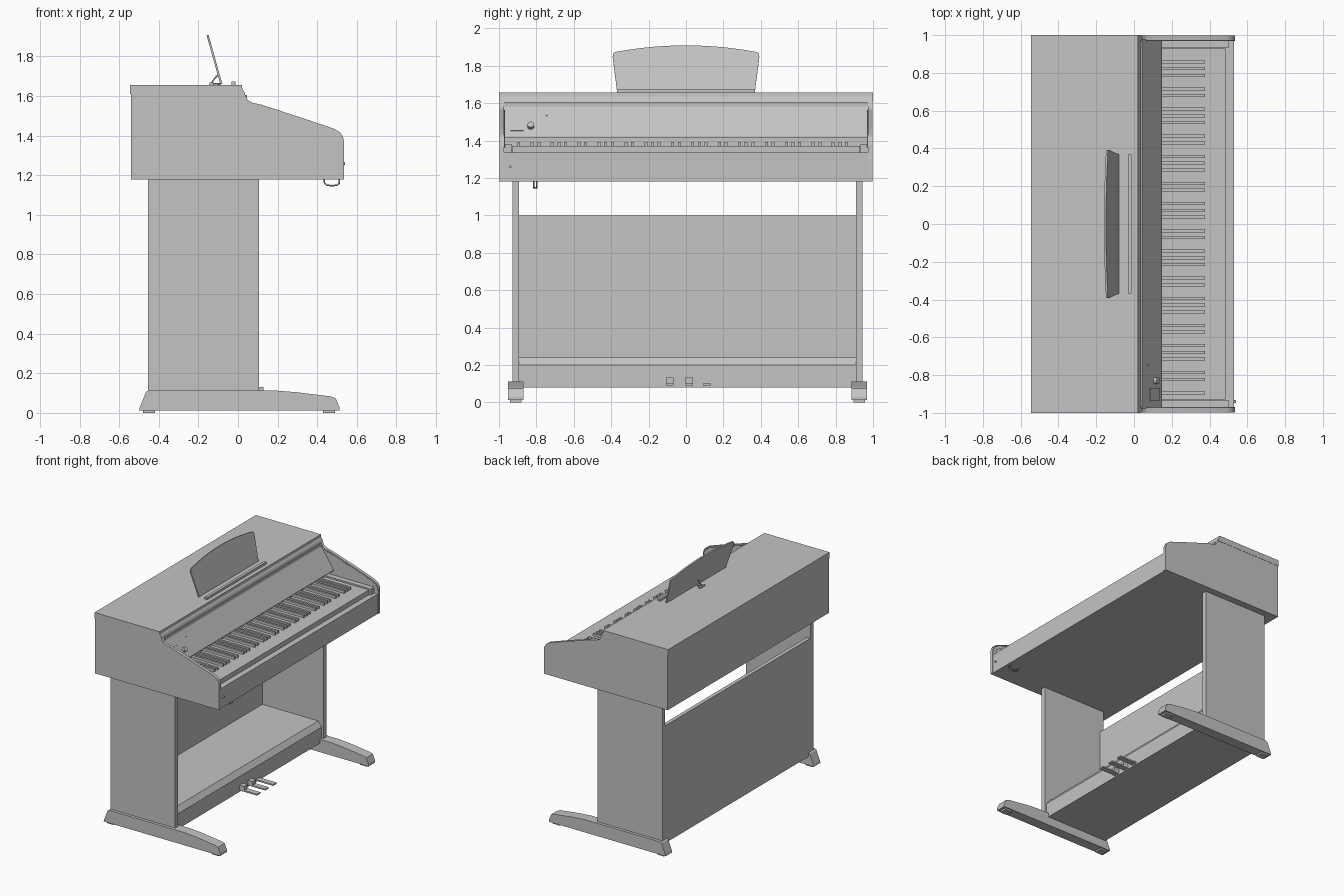
import bpy, bmesh, math
from mathutils import Matrix, Vector

if "Cube" in bpy.data.objects:
    bpy.data.objects.remove(bpy.data.objects["Cube"])

grey = bpy.data.materials.new("light grey")
grey.diffuse_color = (0.55, 0.55, 0.55, 1)
grey.use_nodes = True
grey.node_tree.nodes["Principled BSDF"].inputs["Base Color"].default_value = grey.diffuse_color


def finish(name, bm):
    bmesh.ops.recalc_face_normals(bm, faces=bm.faces)
    me = bpy.data.meshes.new(name)
    bm.to_mesh(me)
    bm.free()
    me.materials.append(grey)
    ob = bpy.data.objects.new(name, me)
    bpy.context.collection.objects.link(ob)
    return ob


def smooth(ob):
    bpy.ops.object.select_all(action='DESELECT')
    ob.select_set(True)
    bpy.context.view_layer.objects.active = ob
    bpy.ops.object.shade_smooth_by_angle(angle=math.radians(35))


def box_into(bm, x0, x1, y0, y1, z0, z1):
    m = Matrix.Translation(((x0 + x1) / 2, (y0 + y1) / 2, (z0 + z1) / 2)) \
        @ Matrix.Diagonal((x1 - x0, y1 - y0, z1 - z0, 1))
    bmesh.ops.create_cube(bm, size=1, matrix=m)


def box(name, *dims):
    bm = bmesh.new()
    box_into(bm, *dims)
    return finish(name, bm)


def extrude(name, points, depth):
    """Solid made by sweeping a closed outline along a vector."""
    bm = bmesh.new()
    f = bm.faces.new([bm.verts.new(p) for p in points])
    r = bmesh.ops.extrude_face_region(bm, geom=[f], use_keep_orig=True)
    vs = [v for v in r["geom"] if isinstance(v, bmesh.types.BMVert)]
    bmesh.ops.translate(bm, verts=vs, vec=depth)
    return finish(name, bm)


def profile(name, xz, y0, y1):
    return extrude(name, [(x, y0, z) for x, z in xz], (0, y1 - y0, 0))


def tube(name, pts, r):
    cu = bpy.data.curves.new(name, 'CURVE')
    cu.dimensions = '3D'
    cu.bevel_depth = r
    cu.bevel_resolution = 2
    cu.use_fill_caps = True
    sp = cu.splines.new('POLY')
    sp.points.add(len(pts) - 1)
    for p, q in zip(sp.points, pts):
        p.co = (*q, 1)
    cu.materials.append(grey)
    bpy.context.collection.objects.link(bpy.data.objects.new(name, cu))


# Case: inner body with key bed and sloped control panel
profile("case_body", [(-0.54, 1.18), (0.53, 1.18), (0.53, 1.335), (0.10, 1.335),
                      (0.10, 1.415), (0.147, 1.415), (0.147, 1.425), (0.04, 1.58),
                      (0.035, 1.61), (-0.54, 1.61)], -0.974, 0.974)

# Side cheeks with rounded front
cheek = [(-0.54, 1.18), (0.535, 1.18), (0.535, 1.37), (0.53, 1.395), (0.517, 1.415),
         (0.49, 1.433), (0.36, 1.478), (0.12, 1.556), (0.07, 1.567), (0.05, 1.58),
         (0.04, 1.60), (0.035, 1.61), (-0.54, 1.61)]
for side, a, b in (("left", -0.998, -0.974), ("right", 0.974, 0.998)):
    smooth(profile(side + "_cheek", cheek, a, b))
    # Narrow lip running along the inside of each cheek
    s = 1 if a > 0 else -1
    tube(side + "_cheek_lip", [(x - 0.004, s * 0.973, z - 0.006) for x, z in cheek[2:9]], 0.004)

# Lid with stepped front edge
profile("lid", [(-0.545, 1.61), (0.036, 1.61), (0.03, 1.625), (0.022, 1.635),
                (0.02, 1.657), (-0.545, 1.657)], -1, 1)
box("lid_roll_edge", 0.03, 0.045, -0.97, 0.97, 1.583, 1.605)

# Keys
W, Y0 = 1.86 / 52, -0.93
box("white_keys", 0.10, 0.485, Y0, -Y0, 1.33, 1.372)
bm = bmesh.new()
for i in range(1, 52):
    if (i - 2) % 7 in (1, 2, 4, 5, 6):   # gaps follow the octave pattern
        y = Y0 + i * W
        box_into(bm, 0.10, 0.375, y - 0.008, y + 0.008, 1.37, 1.392)
finish("black_keys", bm)
for s, n in ((-1, "left"), (1, "right")):
    a, b = sorted((s * 0.932, s * 0.974))
    box(n + "_key_block", 0.10, 0.50, a, b, 1.33, 1.382)

# Controls lying on the sloped panel
slope = Matrix.Rotation(-math.atan2(0.107, 0.155), 4, 'Y')


def on_panel(y, z):
    t = (z - 1.425) / 0.155
    return Matrix.Translation((0.147 - 0.107 * t, y, z)) @ slope


bm = bmesh.new()
bmesh.ops.create_cube(bm, size=1, matrix=on_panel(-0.903, 1.485)
                      @ Matrix.Diagonal((0.012, 0.07, 0.085, 1)))
finish("display_plate", bm)
for name, y, z, r, h in (("volume_knob", -0.83, 1.475, 0.018, 0.04),
                         ("indicator", -0.745, 1.535, 0.004, 0.01)):
    bm = bmesh.new()
    bmesh.ops.create_cone(bm, cap_ends=True, segments=20, radius1=r, radius2=r, depth=h,
                          matrix=on_panel(y, z) @ Matrix.Rotation(math.pi / 2, 4, 'Y'))
    smooth(finish(name, bm))

# Socket on the front rail and headphone hook below
bm = bmesh.new()
bmesh.ops.create_cone(bm, cap_ends=True, segments=16, radius1=0.007, radius2=0.007, depth=0.02,
                      matrix=Matrix.Translation((0.53, -0.94, 1.26))
                      @ Matrix.Rotation(math.pi / 2, 4, 'Y'))
smooth(finish("socket", bm))
hook = [(0.435, 1.18), (0.437, 1.16), (0.45, 1.15), (0.475, 1.147), (0.50, 1.15),
        (0.512, 1.16), (0.512, 1.178)]
for y in (-0.815, -0.797):
    tube("hook_wire", [(x, y, z) for x, z in hook], 0.004)
tube("hook_bar", [(0.475, -0.815, 1.149), (0.475, -0.797, 1.149)], 0.004)

# Music rest: leaning panel with a bowed top
out = [(-0.368, 0.005), (0.368, 0.005), (0.392, 0.19), (0.39, 0.208), (0.378, 0.217)]
n = 12
out += [(0.36 - 0.72 * i / n, 0.252 - 0.032 * (1 - 2 * i / n) ** 2) for i in range(n + 1)]
out += [(-0.378, 0.217), (-0.39, 0.208), (-0.392, 0.19)]
lean = -0.07 / 0.25
smooth(extrude("music_rest", [(-0.078 + lean * h, y, 1.657 + h) for y, h in out],
               Vector((-0.01, 0, -0.003))))
box("music_ledge", -0.033, -0.012, -0.368, 0.368, 1.655, 1.674)
tube("rest_stay", [(-0.085, 0, 1.66), (-0.137, 0, 1.664), (-0.105, 0, 1.705)], 0.005)
box("rest_hinge", -0.145, -0.125, -0.03, 0.03, 1.655, 1.668)

# Stand: legs and feet
foot = [(-0.50, 0.012), (-0.497, 0.025), (-0.465, 0.105), (-0.455, 0.112), (0.20, 0.112),
        (0.30, 0.104), (0.47, 0.083), (0.493, 0.074), (0.512, 0.03), (0.512, 0.012)]
for s, n in ((-1, "left"), (1, "right")):
    c = s * 0.918 + 0.008
    box(n + "_leg", -0.455, 0.105, c - 0.018, c + 0.018, 0.11, 1.18)
    profile(n + "_foot", foot, c - 0.041, c + 0.041)
    for x in (-0.45, 0.46):
        box(n + "_foot_pad", x - 0.03, x + 0.03, c - 0.03, c + 0.03, 0, 0.014)

# Back panel and bottom shelf with chamfered front
box("back_panel", -0.455, -0.425, -0.893, 0.908, 0.08, 1.0)
profile("bottom_shelf", [(-0.43, 0.08), (0.09, 0.08), (0.09, 0.20), (0.06, 0.24),
                         (-0.43, 0.24)], -0.893, 0.908)

# Pedals
for i, y in enumerate((-0.087, 0.017, 0.113)):
    box("pedal", 0.08, 0.24, y - 0.021, y + 0.021, 0.09, 0.101)
    if i < 2:
        box("pedal_housing", 0.08, 0.13, y - 0.021, y + 0.021, 0.10, 0.132)
